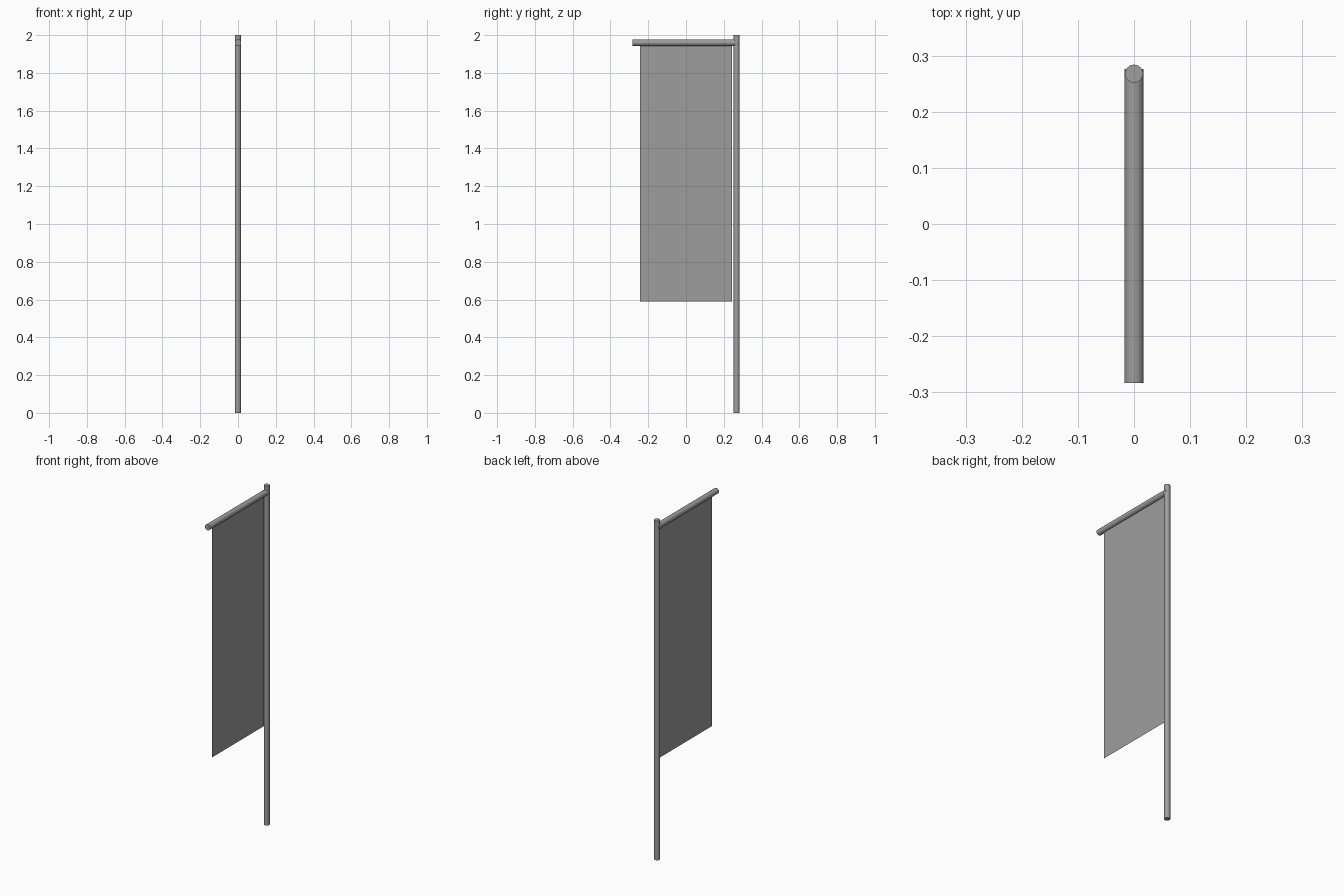
import bpy
import math

cube = bpy.data.objects.get("Cube")
if cube:
    bpy.data.objects.remove(cube, do_unlink=True)

# One plain grey for everything
grey = bpy.data.materials.new("plain_grey")
grey.use_nodes = True
colour = (0.34, 0.34, 0.34, 1)
grey.diffuse_color = colour
grey.node_tree.nodes["Principled BSDF"].inputs["Base Color"].default_value = colour


def rod(name, radius, length, centre, tilt=0.0):
    """Round rod with smooth sides and crisp flat ends."""
    bpy.ops.mesh.primitive_cylinder_add(
        vertices=24, radius=radius, depth=length,
        location=centre, rotation=(tilt, 0, 0))
    obj = bpy.context.object
    obj.name = name
    obj.data.materials.append(grey)
    bpy.ops.object.shade_smooth_by_angle(angle=math.radians(40))
    return obj


# Upright pole and the crossbar that passes into it
pole_y = 0.268
rod("pole", 0.016, 2.0, (0, pole_y, 1.0))
bar_front, bar_back, bar_z = -0.283, 0.276, 1.96
rod("crossbar", 0.017, bar_back - bar_front,
    (0, (bar_front + bar_back) / 2, bar_z), math.pi / 2)

# Hanging cloth: a single flat sheet under the bar
half_width, bottom = 0.243, 0.589
mesh = bpy.data.meshes.new("banner_cloth")
mesh.from_pydata(
    [(0, -half_width, bottom), (0, half_width, bottom),
     (0, half_width, bar_z), (0, -half_width, bar_z)],
    [], [(0, 1, 2, 3)])
mesh.materials.append(grey)
cloth = bpy.data.objects.new("banner_cloth", mesh)
bpy.context.collection.objects.link(cloth)
